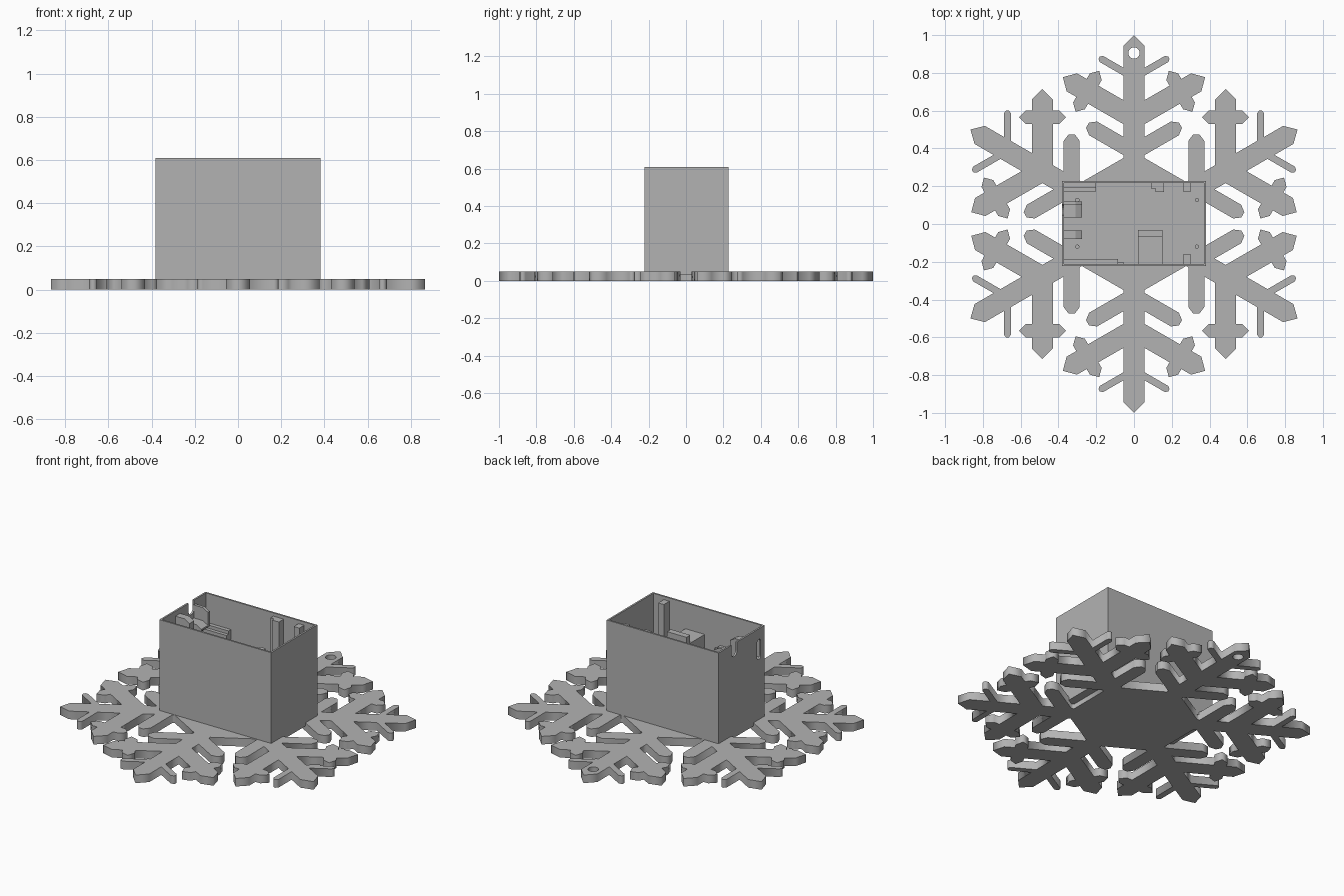
import bpy, bmesh, math
from mathutils import Matrix, Vector

if "Cube" in bpy.data.objects:
    bpy.data.objects.remove(bpy.data.objects["Cube"])

grey = bpy.data.materials.new("plain_grey")
grey.diffuse_color = (0.45, 0.45, 0.45, 1)
grey.use_nodes = True
grey.node_tree.nodes["Principled BSDF"].inputs["Base Color"].default_value = grey.diffuse_color


def add(name, mesh):
    ob = bpy.data.objects.new(name, mesh)
    bpy.context.collection.objects.link(ob)
    mesh.materials.clear()
    mesh.materials.append(grey)
    return ob


def prism(name, base, sweep):
    """Solid made by sweeping a flat 3D polygon along a vector."""
    bm = bmesh.new()
    face = bm.faces.new([bm.verts.new(p) for p in base])
    new = bmesh.ops.extrude_face_region(bm, geom=[face], use_keep_orig=True)["geom"]
    bmesh.ops.translate(bm, vec=sweep, verts=[v for v in new if isinstance(v, bmesh.types.BMVert)])
    bmesh.ops.recalc_face_normals(bm, faces=bm.faces)
    mesh = bpy.data.meshes.new(name)
    bm.to_mesh(mesh)
    bm.free()
    return add(name, mesh)


def block(name, x0, x1, y0, y1, z0, z1):
    return prism(name, [(x0, y0, z0), (x1, y0, z0), (x1, y1, z0), (x0, y1, z0)], (0, 0, z1 - z0))


def pin(name, x, y, r, z0, z1):
    ring = [(x + r * math.cos(math.tau * i / 16), y + r * math.sin(math.tau * i / 16), z0)
            for i in range(16)]
    return prism(name, ring, (0, 0, z1 - z0))


def bake(ob):
    dg = bpy.context.evaluated_depsgraph_get()
    dg.update()
    mesh = bpy.data.meshes.new_from_object(ob.evaluated_get(dg))
    name = ob.name
    bpy.data.objects.remove(ob)
    return add(name, mesh)


# snowflake plate: one half arm, mirrored and turned six times
HW = 0.055                       # half width of an arm
C, S = math.cos(math.pi / 6), math.sin(math.pi / 6)


def branch(root, half, length, tip, chamfer, bump=None):
    """Right-hand side branch, 30 degrees above horizontal, as outline points."""
    side = [(length - tip, half), (length, half - chamfer)]
    if bump:
        pos, reach, bw = bump
        side = [(pos - bw, half), (pos - bw, reach - bw), (pos, reach),
                (pos + bw, reach - bw), (pos + bw, half)] + side
    lower = [(u, -v) for u, v in side]
    upper = [(u, v) for u, v in reversed(side)]
    if chamfer == half:
        upper = upper[1:]
    pts = [(u * C - v * S, root + u * S + v * C) for u, v in lower + upper]
    mid = root + HW * math.tan(math.pi / 6)
    return [(HW, mid - half / C)] + pts + [(HW, mid + half / C)]


half_arm = [(HW, 0.350)]
half_arm += branch(0.381, 0.042, 0.284, 0.034, 0.026)
half_arm += branch(0.56, HW, 0.435, 0.055, HW, bump=(0.285, 0.125, 0.036))
half_arm += branch(0.774, 0.0185, 0.213, 0.014, 0.011)
half_arm += [(HW, 0.943)]
arm = half_arm + [(0, 1.0)] + [(-x, y) for x, y in reversed(half_arm)]

outline = []
for k in range(6):
    rot = Matrix.Rotation(k * math.pi / 3, 2)
    outline += [rot @ Vector(p) for p in arm]
hole = [(0.03 * math.cos(math.tau * i / 24), 0.905 + 0.03 * math.sin(math.tau * i / 24))
        for i in range(24)]

curve = bpy.data.curves.new("snowflake_plate", "CURVE")
curve.dimensions = "2D"
curve.fill_mode = "BOTH"
curve.extrude = 0.025
for loop in (outline, hole):
    sp = curve.splines.new("POLY")
    sp.points.add(len(loop) - 1)
    for p, co in zip(sp.points, loop):
        p.co = (co[0], co[1], 0, 1)
    sp.use_cyclic_u = True
plate = bake(add("snowflake_plate", curve))
plate.data.transform(Matrix.Translation((0, 0, 0.025)))

# open box with a rim notch and a rounded slot in the left wall
TOP, FLOOR = 0.61, 0.06
box = block("box_shell", -0.382, 0.382, -0.222, 0.228, 0.03, TOP)


def slot_cutter(y, r, z0, z1):
    arc = [math.pi * i / 8 for i in range(9)]
    pts = [(-0.42, y + r * math.cos(a), z1 - r + r * math.sin(a)) for a in arc]
    pts += [(-0.42, y - r * math.cos(a), z0 + r - r * math.sin(a)) for a in arc]
    return prism("cutter", pts, (0.08, 0, 0))


cutters = [block("cutter", -0.371, 0.371, -0.211, 0.217, FLOOR, 0.8),
           slot_cutter(0.075, 0.027, 0.53, 0.75),
           slot_cutter(-0.165, 0.018, 0.42, 0.545)]
for c in cutters:
    c.hide_render = True
    m = box.modifiers.new("cut", "BOOLEAN")
    m.operation, m.solver, m.object = "DIFFERENCE", "EXACT", c
box = bake(box)
for c in cutters:
    bpy.data.objects.remove(c)

# fittings inside the box
Z = FLOOR - 0.01
block("back_ledge", -0.376, -0.20, 0.172, 0.222, Z, 0.41)
block("back_ledge_lip", -0.376, -0.20, 0.193, 0.222, Z, 0.43)
block("front_ledge", -0.376, -0.085, -0.216, -0.185, Z, 0.41)
block("front_ledge_lip", -0.376, -0.055, -0.216, -0.20, Z, 0.39)
block("back_post_wide", 0.115, 0.16, 0.17, 0.222, Z, 0.59)
block("back_post_narrow", 0.09, 0.12, 0.188, 0.222, Z, 0.59)
block("back_post_right", 0.262, 0.30, 0.17, 0.222, Z, 0.59)
block("front_post_right", 0.262, 0.30, -0.216, -0.158, Z, 0.59)
block("centre_support", 0.02, 0.152, -0.216, -0.07, Z, 0.45)
block("centre_support_wall", 0.02, 0.152, -0.07, -0.033, Z, 0.50)

# brackets on the left wall, sloping back to the wall underneath
for name, y0, y1, top in (("notch_bracket", 0.035, 0.118, 0.50), ("notch_bracket_rear", 0.10, 0.118, 0.58),
                          ("middle_bracket", -0.08, -0.035, 0.58)):
    prism(name, [(-0.376, y0, top), (-0.31, y0, top), (-0.275, y0, top - 0.02),
                 (-0.275, y0, 0.47), (-0.376, y0, 0.38)], (0, y1 - y0, 0))

# four locating pins on the floor
for i, (x, y) in enumerate([(0.333, 0.127), (0.333, -0.12), (-0.30, 0.127), (-0.30, -0.12)]):
    pin(f"floor_pin_{i + 1}", x, y, 0.011, Z, 0.12)
